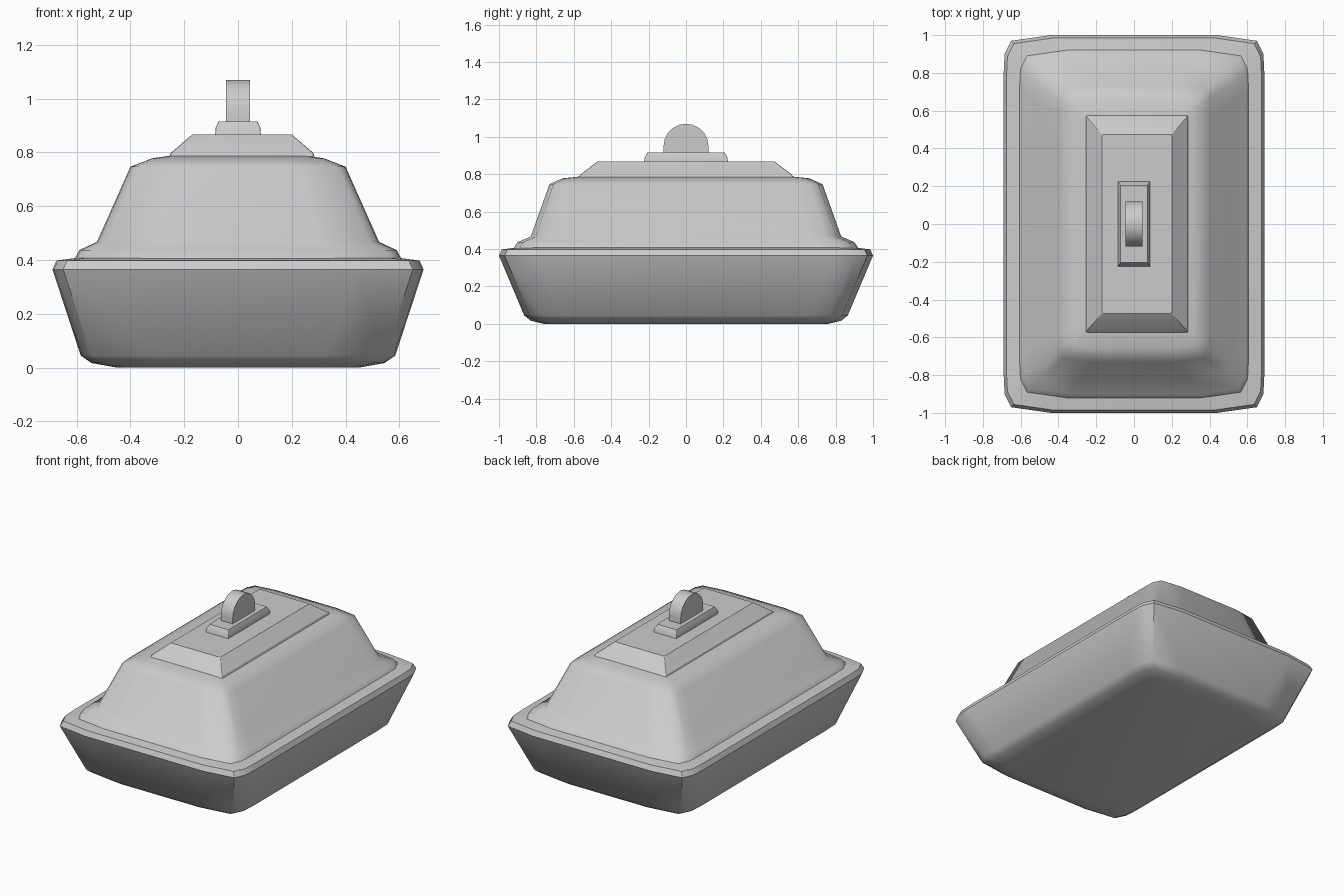
import bpy
import bmesh
import math

cube = bpy.data.objects.get("Cube")
if cube:
    bpy.data.objects.remove(cube, do_unlink=True)

grey = bpy.data.materials.new("glazed_grey")
grey.use_nodes = True
grey.diffuse_color = (0.6, 0.6, 0.6, 1)
grey.node_tree.nodes["Principled BSDF"].inputs["Base Color"].default_value = (0.6, 0.6, 0.6, 1)


def finish(name, bm, angle=40):
    bmesh.ops.recalc_face_normals(bm, faces=bm.faces)
    mesh = bpy.data.meshes.new(name)
    bm.to_mesh(mesh)
    bm.free()
    obj = bpy.data.objects.new(name, mesh)
    bpy.context.collection.objects.link(obj)
    mesh.materials.append(grey)
    bpy.ops.object.select_all(action='DESELECT')
    obj.select_set(True)
    bpy.context.view_layer.objects.active = obj
    bpy.ops.object.shade_smooth_by_angle(angle=math.radians(angle))
    return obj


# Softened corner, as insets from the sharp corner
CORNER = [(0.25, 0), (0.04, 0.03), (0.005, 0.1), (0, 0.2)]


def ring(w, d, z, soft):
    quarter = [(w - a * soft, d - b * soft) for a, b in CORNER]
    pts = quarter + [(x, -y) for x, y in reversed(quarter)]
    pts += [(-x, y) for x, y in [(x, -y) for x, y in quarter]]
    pts += [(-x, y) for x, y in reversed(quarter)]
    return [(x, y, z) for x, y in pts]


def loft(name, levels, cap_start=True, cap_end=True, angle=40):
    """Skin stacked soft rectangles: half width, half depth, height, softness."""
    bm = bmesh.new()
    rings = [[bm.verts.new(p) for p in ring(*lv)] for lv in levels]
    for low, high in zip(rings, rings[1:]):
        for i in range(len(low)):
            j = (i + 1) % len(low)
            bm.faces.new((low[i], low[j], high[j], high[i]))
    if cap_start:
        bm.faces.new(rings[0])
    if cap_end:
        bm.faces.new(rings[-1])
    return finish(name, bm, angle)


# Dish: flared tray with a rolled rim and a hollow inside
loft("dish", [
    (0.45, 0.76, 0.0, 0.8),
    (0.545, 0.83, 0.017, 1),
    (0.585, 0.865, 0.045, 1),
    (0.69, 1.0, 0.365, 1),
    (0.675, 0.985, 0.398, 1),
    (0.60, 0.91, 0.408, 1),
    (0.58, 0.89, 0.38, 1),
    (0.50, 0.79, 0.06, 1),
])

# Lid: flared foot, sloped walls, rounded shoulder
loft("lid", [
    (0.61, 0.925, 0.40, 1),
    (0.59, 0.90, 0.437, 1),
    (0.525, 0.83, 0.467, 0.9),
    (0.40, 0.73, 0.747, 0.7),
    (0.32, 0.66, 0.778, 0.5),
    (0.24, 0.55, 0.79, 0.3),
], cap_start=False, angle=50)

# Raised panel on the lid
panel = loft("lid_panel", [
    (0.27, 0.575, 0.785, 0.06),
    (0.265, 0.565, 0.798, 0.06),
    (0.185, 0.475, 0.867, 0.06),
], angle=25)
panel.location.x = 0.015

# Handle plate
loft("handle_plate", [
    (0.085, 0.225, 0.865, 0.03),
    (0.083, 0.22, 0.892, 0.03),
    (0.072, 0.205, 0.916, 0.05),
])

# Handle: upright half disc with a faceted rounded edge
arc = [(0.12 * math.cos(math.pi * i / 10), 0.95 + 0.12 * math.sin(math.pi * i / 10))
       for i in range(11)]
outline = [(0.12, 0.91)] + arc + [(-0.12, 0.91)]
bm = bmesh.new()
face = bm.faces.new([bm.verts.new((-0.044, y, z)) for y, z in outline])
side = bmesh.ops.extrude_face_region(bm, geom=[face], use_keep_orig=True)
moved = [v for v in side["geom"] if isinstance(v, bmesh.types.BMVert)]
bmesh.ops.translate(bm, verts=moved, vec=(0.088, 0, 0))
finish("handle", bm)
